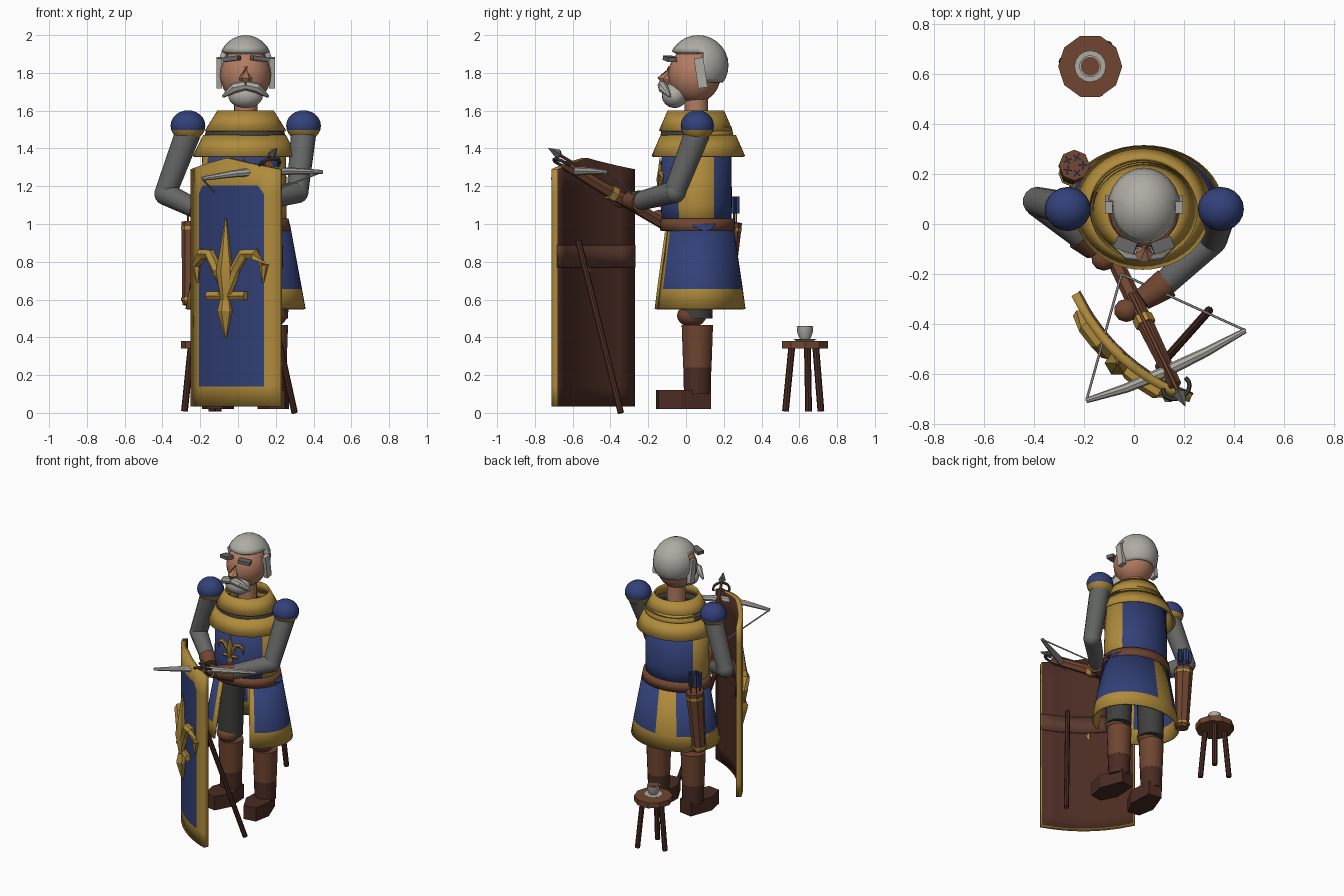
import bpy, bmesh, math
from mathutils import Vector as V, Matrix

if "Cube" in bpy.data.objects:
    bpy.data.objects.remove(bpy.data.objects["Cube"])

COL = {"gold": (.43, .26, .045), "blue": (.032, .052, .19), "brown": (.16, .06, .03),
       "dark_brown": (.07, .025, .017), "strap_brown": (.105, .042, .027), "steel": (.13, .135, .13),
       "mail": (.05, .05, .048), "grey_hair": (.42, .41, .37), "skin": (.45, .2, .12)}
MAT = {}
for n, c in COL.items():
    MAT[n] = bpy.data.materials.new(n)
    MAT[n].diffuse_color = (*c, 1)


def add(name, bm, mats, angle=40, solid=0):
    me = bpy.data.meshes.new(name)
    bm.to_mesh(me)
    bm.free()
    for m in mats.split():
        me.materials.append(MAT[m])
    ob = bpy.data.objects.new(name, me)
    bpy.context.collection.objects.link(ob)
    if solid:
        s = ob.modifiers.new("thickness", "SOLIDIFY")
        s.thickness, s.offset = solid, -1
    bpy.context.view_layer.objects.active = ob
    ob.select_set(True)
    bpy.ops.object.shade_smooth_by_angle(angle=math.radians(angle))
    ob.select_set(False)
    return ob


def tube(name, pts, radii, mat, seg=12, angle=40):
    """Round bar along a path, one radius per point."""
    pts = [V(p) for p in pts]
    if not isinstance(radii, (list, tuple)):
        radii = [radii] * len(pts)
    bm, rings = bmesh.new(), []
    for i, p in enumerate(pts):
        d = (pts[min(i + 1, len(pts) - 1)] - pts[max(i - 1, 0)]).normalized()
        a = d.cross(V((0, 0, 1)) if abs(d.z) < .95 else V((0, 1, 0))).normalized()
        b = d.cross(a)
        rings.append([bm.verts.new(p + radii[i] * (a * math.cos(k * math.tau / seg) + b * math.sin(k * math.tau / seg)))
                      for k in range(seg)])
    for r, s in zip(rings, rings[1:]):
        for k in range(seg):
            bm.faces.new((r[k], r[(k + 1) % seg], s[(k + 1) % seg], s[k]))
    bm.faces.new(rings[0])
    bm.faces.new(rings[-1])
    bmesh.ops.recalc_face_normals(bm, faces=bm.faces)
    return add(name, bm, mat, angle)


def ball(name, loc, size, mat, cut=None, seg=20, solid=0, mats=None):
    bm = bmesh.new()
    bmesh.ops.create_uvsphere(bm, u_segments=seg, v_segments=seg // 2 + 2, radius=1)
    bmesh.ops.transform(bm, matrix=Matrix.Translation(loc) @ Matrix.Diagonal((*size, 1)), verts=bm.verts)
    if cut:
        cut(bm)
    return add(name, bm, mat, 50, solid)


def box(name, loc, size, mat, rot=(0, 0, 0)):
    from mathutils import Euler
    bm = bmesh.new()
    bmesh.ops.create_cube(bm, size=1)
    bmesh.ops.transform(bm, matrix=Matrix.Translation(loc) @ Euler(rot).to_matrix().to_4x4() @
                        Matrix.Diagonal((*size, 1)), verts=bm.verts)
    return add(name, bm, mat, 30)


def shell(name, centre, rows, mats, rule, solid=.012, seg=48):
    """Open elliptical wall; rows are (z, rx, ry) from low to high; rule(angle, z) gives a slot or None."""
    bm, rings = bmesh.new(), []
    for z, rx, ry in rows:
        rings.append([bm.verts.new((centre[0] + rx * math.cos(k * math.tau / seg),
                                    centre[1] + ry * math.sin(k * math.tau / seg), z)) for k in range(seg)])
    for i in range(len(rows) - 1):
        for k in range(seg):
            slot = rule((math.degrees((k + .5) * math.tau / seg) + 180) % 360 - 180, (rows[i][0] + rows[i + 1][0]) / 2)
            if slot is not None:
                j = (k + 1) % seg
                bm.faces.new((rings[i][k], rings[i][j], rings[i + 1][j], rings[i + 1][k])).material_index = slot
    return add(name, bm, mats, 35, solid)


# --- head
X = .04
ball("face", (X, .045, 1.79), (.135, .14, .15), "skin")
tube("neck", [(X, .055, 1.5), (X, .055, 1.74)], .062, "skin", 16)


def hair_cut(bm):
    for co, no in (((0, 0, 1.915), (0, 0, 1)), ((0, 0, 1.75), (0, 0, 1)), ((0, .09, 0), (0, 1, 0))):
        bmesh.ops.bisect_plane(bm, geom=bm.verts[:] + bm.edges[:] + bm.faces[:], plane_co=co, plane_no=no)
    gone = [f for f in bm.faces for c in [f.calc_center_median()] if c.z < 1.75 or (c.z < 1.915 and c.y < .09)]
    bmesh.ops.delete(bm, geom=gone, context="FACES")


ball("hair", (X, .065, 1.84), (.146, .16, .16), "grey_hair", hair_cut, 24, .03)
ball("beard", (X, -.06, 1.68), (.092, .068, .066), "grey_hair")
tube("nose", [(X, -.085, 1.83), (X, -.12, 1.77), (X, -.1, 1.72)], [.012, .036, .012], "skin", 6, 20)
for s, side in ((-1, "right"), (1, "left")):
    tube("moustache_" + side, [(X, -.125, 1.735), (X + s * .06, -.12, 1.72), (X + s * .12, -.085, 1.675)],
         [.026, .028, .008], "grey_hair", 8)
    box("eyebrow_" + side, (X + s * .073, -.085, 1.875), (.085, .05, .024), "steel", (0, s * .12, s * .35))
    box("sideburn_" + side, (X + s * .14, .078, 1.8), (.03, .05, .16), "grey_hair", (.15, 0, 0))

# --- mantle, torso, belt, skirt
shell("mantle_lower", (.035, .065), [(1.36, .275, .248), (1.47, .22, .2)], "gold", lambda a, z: 0)
shell("mantle_band", (.037, .058), [(1.44, .222, .2), (1.515, .2, .183)], "mail gold", lambda a, z: 0 if a < 20 or a > 160 else 1)
shell("mantle_upper", (.04, .052), [(1.495, .215, .195), (1.6, .15, .15)], "gold", lambda a, z: 0)
shell("torso", (.032, .055), [(.98, .222, .182), (1.1, .226, .188), (1.46, .22, .185)], "blue gold",
      lambda a, z: int(abs(a) < 27 or abs(a) > 153))
shell("belt", (.032, .062), [(.965, .25, .2), (1.03, .235, .195)], "brown", lambda a, z: 0, .04)


def skirt_rule(a, z):
    if -110 < a < -62:
        return None
    return int(z < .65 or 88 < a < 118 or -123 < a < -50)


shell("skirt", (.04, .065), [(.55, .318, .25), (.655, .299, .236), (1.0, .235, .185)], "blue gold", skirt_rule)

# --- legs and boots
for s, x, side in ((-1, -.1, "right"), (1, .18, "left")):
    tube("thigh_" + side, [(x, .055, .98), (x, .055, .5)], [.1, .085], "mail", 16)
    ball("knee_guard_" + side, (x, .03, .515), (.08, .078, .06), "brown", seg=12)
    tube("shin_" + side, [(x, .06, .24), (x, .06, .465)], [.077, .085], "brown", 14)
    tube("ankle_" + side, [(x, .06, .1), (x, .06, .24)], [.073, .076], "dark_brown", 14)
    bm = bmesh.new()
    outline = [(-.05, .125), (-.085, -.04), (-.045, -.155), (.045, -.155), (.085, -.04), (.05, .125)]
    rot = Matrix.Rotation(s * .15, 3, "Z")
    f = bm.faces.new([bm.verts.new(V((x, 0, .02)) + rot @ V((p, q, 0))) for p, q in outline])
    top = bmesh.ops.extrude_face_region(bm, geom=[f])["geom"]
    bmesh.ops.translate(bm, vec=(0, 0, .1), verts=[v for v in top if isinstance(v, bmesh.types.BMVert)])
    bmesh.ops.recalc_face_normals(bm, faces=bm.faces)
    add("boot_" + side, bm, "dark_brown", 30)


# --- arms with domed shoulder guards
def dome_cut(bm):
    bmesh.ops.bisect_plane(bm, geom=bm.verts[:] + bm.edges[:] + bm.faces[:], plane_co=(0, 0, 1.497), plane_no=(0, 0, 1))
    for f in bm.faces:
        f.material_index = int(f.calc_center_median().z < 1.497)


arms = {"right": [(-.265, .06, 1.48), (-.385, .09, 1.16), (-.2, -.06, 1.07), (-.12, -.14, 1.03)],
        "left": [(.347, .06, 1.48), (.315, -.06, 1.17), (.11, -.25, 1.12), (-.03, -.345, 1.13)]}
for side, (sh, el, wr, ha) in arms.items():
    ball("shoulder_" + side, (sh[0], .06, 1.52), (.092, .088, .082), "blue gold", dome_cut, 20)
    tube("upper_arm_" + side, [sh, el], [.068, .058], "steel", 14)
    ball("elbow_" + side, el, (.06, .06, .06), "steel", seg=14)
    tube("forearm_" + side, [el, wr], [.06, .05], "steel", 14)
    a, b = V(wr), V(ha)
    tube("glove_cuff_" + side, [a.lerp(b, -.15), a.lerp(b, .55)], [.062, .045], "brown", 10)
    ball("hand_" + side, ha, (.052, .048, .045), "brown", seg=10)

# --- curved standing shield: local u along the chord, v outward
C, U, N, H, BOW = V((-.015, -.5, 0)), V((.742, -.67, 0)), V((-.67, -.742, 0)), .317, .065


def P(u, v, z):
    return C + U * u + N * v + V((0, 0, z))


def bow(u):
    return BOW * (1 - (u / H) ** 2)


def sheet(bm, ts, rows, off, rule):
    grid = [[bm.verts.new(P(t * H, bow(t * H) + off, z(t))) for t in ts] for z in rows]
    for i in range(len(rows) - 1):
        for k in range(len(ts) - 1):
            bm.faces.new((grid[i][k], grid[i][k + 1], grid[i + 1][k + 1], grid[i + 1][k])).material_index = rule(i, k)


T = [-1, -.73, -.62, -.4, -.2, 0, .2, .4, .62, .73, 1]
bm = bmesh.new()
sheet(bm, T, [lambda t: .035, lambda t: .14, lambda t: 1.16 if abs(t) > .7 else 1.205, lambda t: 1.29 + .06 * (1 - abs(t))],
      0, lambda i, k: int(i == 1 and 0 < k < len(T) - 2))
shield = add("shield", bm, "gold blue dark_brown", 35, .035)
shield.modifiers[0].material_offset = 2
bm = bmesh.new()
sheet(bm, [t * .97 for t in T], [lambda t: .77, lambda t: .89], -.036, lambda i, k: 0)
add("shield_strap", bm, "strap_brown", 35, .008)
tube("shield_prop", [(.1, -.57, .91), (.3, -.345, 0)], .017, "dark_brown", 8)


# --- lily ornament on the shield, and a small one on the chest
def lily(name, at, k, z0):
    def path(pts):
        return [at(u * k, z0 + (z - .62) * k) for u, z in pts]

    def r(vals):
        return [q * k for q in vals]
    tube(name + "_petal", path([(0, .6), (0, .75), (0, .85), (0, 1.03)]), r([.025, .052, .032, .004]), "gold", 6, 20)
    tube(name + "_tail", path([(0, .6), (0, .54), (0, .4)]), r([.03, .045, .004]), "gold", 6, 20)
    tube(name + "_bar", path([(-.135, .62), (.135, .62)]), .026 * k, "gold", 6, 20)
    for s in (-1, 1):
        tube(name + "_side_petal", path([(s * u, z) for u, z in
             ((.03, .63), (.06, .75), (.12, .84), (.19, .84), (.24, .78), (.235, .69))]),
             r([.02, .03, .032, .034, .026, .005]), "gold", 6, 20)


lily("shield_lily", lambda u, z: P(u, bow(u) + .01, z), 1, .62)
lily("chest_lily", lambda u, z: V((.032 + u, -.138 + u * u, z)), .42, 1.18)

# --- crossbow
A, B = V((-.09, -.12, 1.0)), V((.165, -.645, 1.315))
tube("crossbow_stock", [A, A.lerp(B, .5), B], [.03, .034, .026], "brown", 6, 20)
up = V((0, 0, .036))
tube("bolt_shaft", [A.lerp(B, .3) + up, A.lerp(B, 1.05) + up], .009, "brown", 6)
tube("bolt_head", [A.lerp(B, 1.03) + up, A.lerp(B, 1.06) + up, A.lerp(B, 1.16) + up], [.008, .026, .001], "steel", 4, 20)
tube("stock_clasp", [A.lerp(B, .48), A.lerp(B, .54)], .042, "gold", 6, 20)
limb = [(-.19, -.705, 1.24), (-.03, -.655, 1.265), (.125, -.59, 1.28), (.29, -.51, 1.28), (.445, -.425, 1.275)]
tube("bow_limb", limb, [.011, .019, .024, .019, .011], "grey_hair", 8)
nock = (-.05, -.2, 1.09)
for i, tip in enumerate((limb[0], limb[-1])):
    tube("bow_string", [tip, nock], .005, "grey_hair", 6)
d = (B - A).normalized()
e = d.cross(V((0, 0, 1))).normalized()
tube("stirrup", [B + d * (.01 + .05 * math.sin(q)) + e * .055 * math.cos(q) for q in
     [-.4 + i * (math.pi + .8) / 10 for i in range(11)]], .009, "mail", 6)

# --- quiver with fletched bolts
Q0, Q1 = V((-.25, .2, .57)), V((-.238, .235, 1.01))
tube("quiver", [Q0, Q1], [.045, .062], "brown", 8, 20)
for t in (.05, .9):
    tube("quiver_ring", [Q0.lerp(Q1, t), Q0.lerp(Q1, t + .04)], .052 + .012 * t, "gold", 8, 20)
for i in range(5):
    p = Q1 + V((.033 * math.cos(i * 1.257), .033 * math.sin(i * 1.257), 0))
    tube("quiver_bolt", [p - V((0, 0, .05)), p + V((0, 0, .13))], .005, "brown", 5)
    for turn in (0, math.pi / 2):
        box("bolt_feather", p + V((0, 0, .09)), (.034, .005, .09), "blue", (0, 0, turn + i))

# --- stool with cup and saucer
S = V((-.175, .63, 0))
tube("stool_seat", [S + V((0, 0, .34)), S + V((0, 0, .38))], .128, "brown", 10, 20)
for a in (-70, 50, 170):
    o = V((math.cos(math.radians(a)), math.sin(math.radians(a)), 0))
    tube("stool_leg", [S + o * .075 + V((0, 0, .345)), S + o * .11 + V((0, 0, .008))], .018, "dark_brown", 8)
tube("saucer", [S + V((0, 0, .38)), S + V((0, 0, .392))], [.045, .063], "grey_hair", 16)
tube("cup", [S + V((0, 0, .39)), S + V((0, 0, .42)), S + V((0, 0, .457))], [.026, .04, .044], "grey_hair", 16)
tube("tea", [S + V((0, 0, .455)), S + V((0, 0, .459))], .038, "brown", 16)

for m in bpy.data.materials:
    if m.users and not m.is_grease_pencil:
        m.use_nodes = True
        m.node_tree.nodes["Principled BSDF"].inputs["Base Color"].default_value = m.diffuse_color
